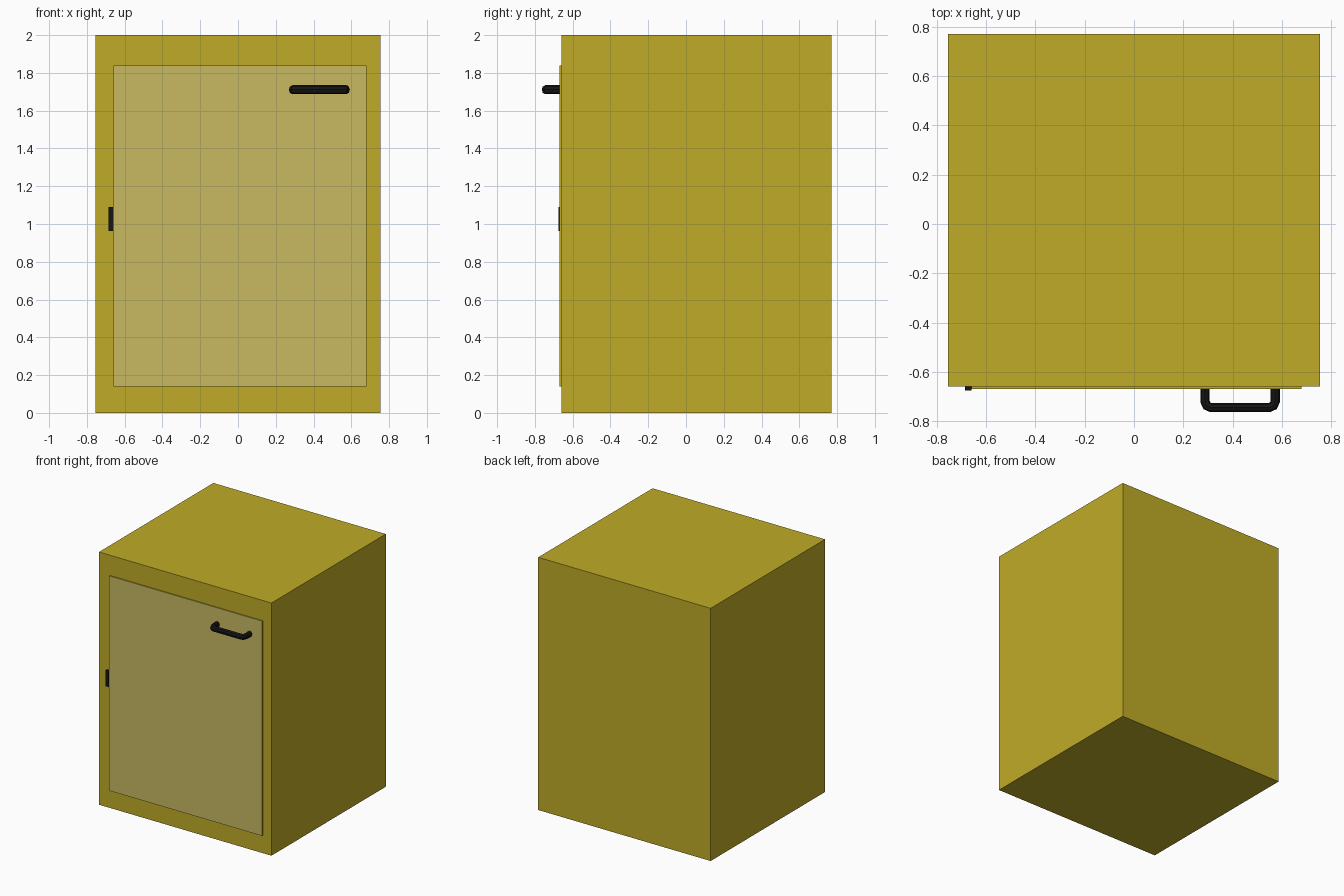
import bpy, bmesh
from mathutils import Vector

if "Cube" in bpy.data.objects:
    bpy.data.objects.remove(bpy.data.objects["Cube"])


def material(name, rgb):
    m = bpy.data.materials.new(name)
    m.diffuse_color = (*rgb, 1)
    m.use_nodes = True
    m.node_tree.nodes["Principled BSDF"].inputs["Base Color"].default_value = m.diffuse_color
    return m


mustard = material("mustard", (0.52, 0.41, 0.02))
tan = material("tan", (0.58, 0.48, 0.12))
black = material("black", (0.008, 0.008, 0.008))


def box(name, lo, hi, *mats):
    bm = bmesh.new()
    bmesh.ops.create_cube(bm, size=1)
    lo, hi = Vector(lo), Vector(hi)
    for v in bm.verts:
        v.co = (lo + hi) / 2 + v.co * (hi - lo)
    bm.normal_update()
    # a second material, if given, goes on the front face only
    for f in bm.faces:
        if f.normal.y < -0.9 and len(mats) > 1:
            f.material_index = 1
    me = bpy.data.meshes.new(name)
    bm.to_mesh(me)
    bm.free()
    for m in mats:
        me.materials.append(m)
    ob = bpy.data.objects.new(name, me)
    bpy.context.collection.objects.link(ob)
    return ob


# Cabinet, door with pale front, hinge
box("cabinet_body", (-0.755, -0.66, 0), (0.755, 0.77, 2), mustard)
box("door", (-0.66, -0.669, 0.14), (0.68, -0.66, 1.84), mustard, tan)
box("hinge", (-0.685, -0.676, 0.962), (-0.66, -0.66, 1.09), black)

# Bent bar handle: round tube along a path with rounded corners
x0, x1, front, back, r = 0.288, 0.573, -0.745, -0.66, 0.025
path = [(x0, back), (x0, front + r), (x0 + r * 0.29, front + r * 0.29), (x0 + r, front),
        (x1 - r, front), (x1 - r * 0.29, front + r * 0.29), (x1, front + r), (x1, back)]
cu = bpy.data.curves.new("handle", "CURVE")
cu.dimensions = "3D"
cu.bevel_depth = 0.019
cu.bevel_resolution = 2
cu.use_fill_caps = True
sp = cu.splines.new("POLY")
sp.points.add(len(path) - 1)
for p, (x, y) in zip(sp.points, path):
    p.co = (x, y, 0, 1)
cu.materials.append(black)
handle = bpy.data.objects.new("handle", cu)
handle.location.z = 1.711
handle.scale.z = 1.25
bpy.context.collection.objects.link(handle)

# Turn the handle into a smooth-shaded mesh
bpy.context.view_layer.objects.active = handle
handle.select_set(True)
bpy.ops.object.convert(target="MESH")
bpy.ops.object.shade_smooth_by_angle()
